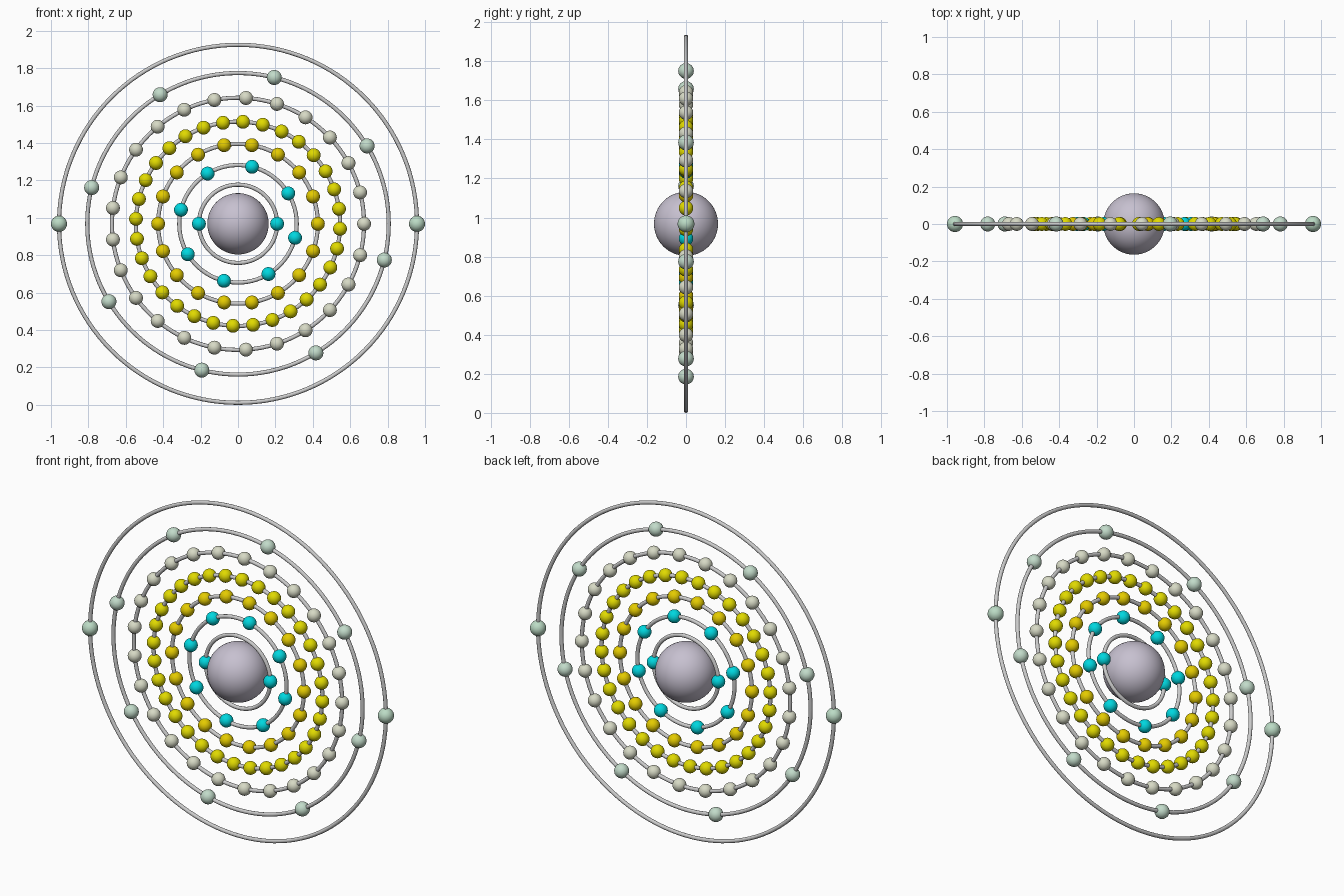
import bpy, bmesh, math
from mathutils import Matrix, Vector

if "Cube" in bpy.data.objects:
    bpy.data.objects.remove(bpy.data.objects["Cube"])

CENTRE = Vector((0, 0, 0.968))


def material(name, rgb):
    mat = bpy.data.materials.new(name)
    mat.diffuse_color = (*rgb, 1)
    mat.use_nodes = True
    mat.node_tree.nodes["Principled BSDF"].inputs["Base Color"].default_value = mat.diffuse_color
    return mat


def spheres(name, points, radius, mat, segs=24, rings=16):
    """One object holding a smooth ball at each point."""
    bm = bmesh.new()
    for p in points:
        bmesh.ops.create_uvsphere(bm, u_segments=segs, v_segments=rings,
                                  radius=radius, matrix=Matrix.Translation(p))
    for f in bm.faces:
        f.smooth = True
    mesh = bpy.data.meshes.new(name)
    bm.to_mesh(mesh)
    bm.free()
    mesh.materials.append(mat)
    obj = bpy.data.objects.new(name, mesh)
    obj.location = CENTRE
    bpy.context.collection.objects.link(obj)


def orbit_ring(name, radius):
    """Thin upright ring facing the front."""
    bpy.ops.mesh.primitive_torus_add(major_radius=radius, minor_radius=0.011,
                                     major_segments=128, minor_segments=12,
                                     location=CENTRE, rotation=(math.pi / 2, 0, 0))
    ring = bpy.context.object
    ring.name = name
    bpy.ops.object.shade_smooth()


# Nucleus
spheres("nucleus", [Vector((0, 0, 0))], 0.164,
        material("nucleus_mauve", (0.57, 0.53, 0.63)), 64, 32)

# Shells: orbit radius, electron count, start angle, electron radius, colour
cyan = material("cyan", (0.0, 0.68, 0.74))
gold = material("gold", (0.78, 0.60, 0.0))
yellow = material("yellow", (0.75, 0.70, 0.0))
khaki = material("khaki", (0.68, 0.70, 0.56))
sage = material("sage", (0.54, 0.71, 0.59))
green = material("green", (0.50, 0.71, 0.56))
shells = [
    (0.209, 2, 0.0, 0.037, cyan),
    (0.314, 8, -13.8, 0.037, cyan),
    (0.427, 18, 0.0, 0.037, gold),
    (0.546, 32, -2.8, 0.037, yellow),
    (0.674, 25, 0.0, 0.037, khaki),
    (0.806, 8, -13.9, 0.040, sage),
    (0.957, 2, 0.0, 0.043, green),
]
for i, (r, count, start, size, mat) in enumerate(shells, 1):
    orbit_ring(f"orbit_ring_{i}", r)
    angles = [math.radians(start + 360 * k / count) for k in range(count)]
    spheres(f"electrons_{i}",
            [Vector((r * math.cos(a), 0, r * math.sin(a))) for a in angles], size, mat)
